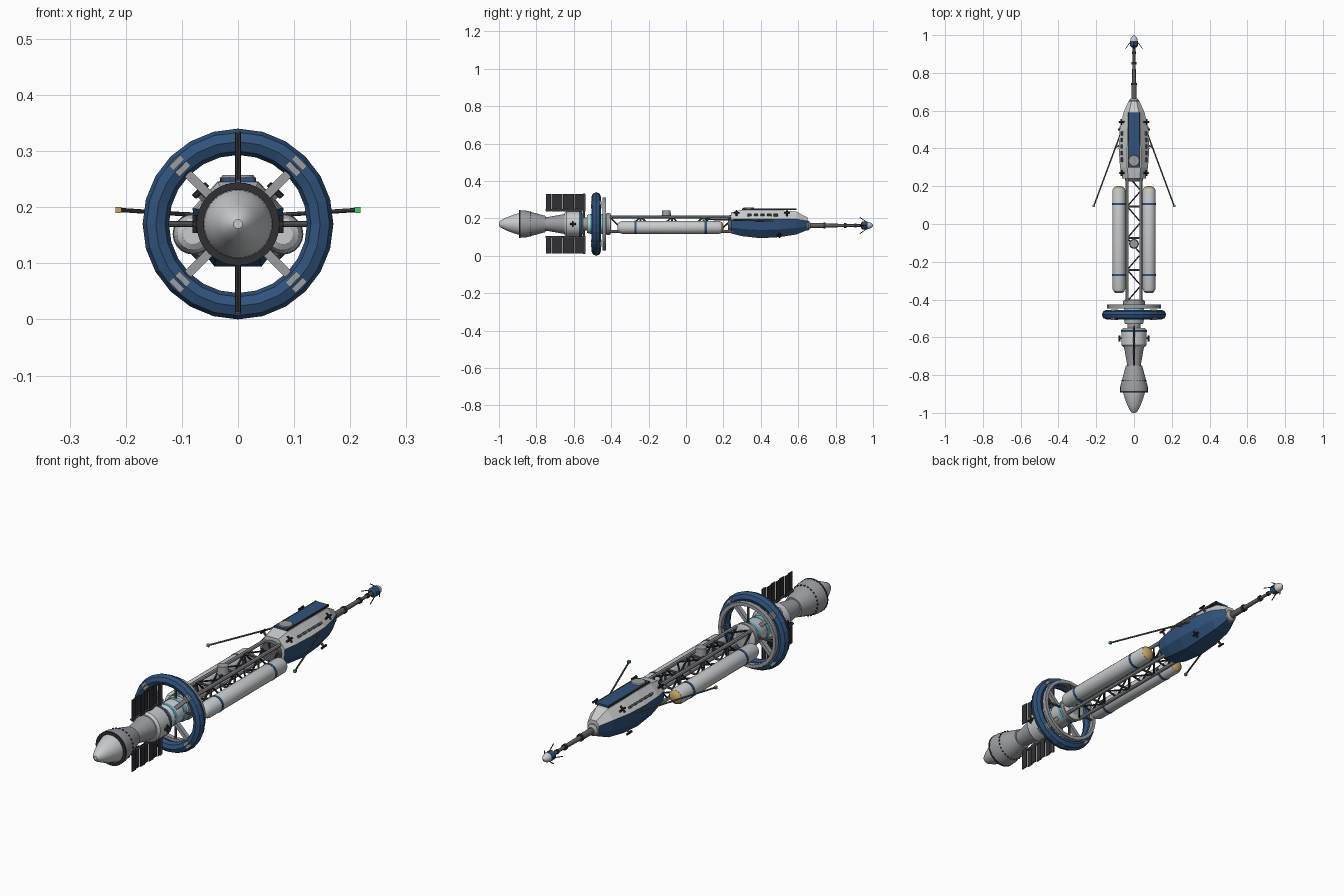
import bpy, bmesh, math
from mathutils import Vector, Matrix

if "Cube" in bpy.data.objects:
    bpy.data.objects.remove(bpy.data.objects["Cube"])


def material(name, r, g, b):
    m = bpy.data.materials.new(name)
    m.diffuse_color = (r, g, b, 1)
    m.use_nodes = True
    m.node_tree.nodes["Principled BSDF"].inputs["Base Color"].default_value = m.diffuse_color
    return m


WHITE = material("hull_light_grey", 0.58, 0.60, 0.61)
BLUE = material("navy_blue", 0.03, 0.085, 0.20)
GREY = material("mid_grey", 0.33, 0.34, 0.36)
STEEL = material("dark_steel", 0.12, 0.12, 0.13)
BLACK = material("charcoal", 0.03, 0.03, 0.035)
GOLD = material("gold", 0.55, 0.38, 0.13)
GREEN = material("green_light", 0.06, 0.60, 0.16)
CYAN = material("cyan_glass", 0.12, 0.50, 0.65)
CZ = 0.17  # height of the main axis


def finish(name, bm, mats, smooth=True):
    bmesh.ops.recalc_face_normals(bm, faces=bm.faces)
    me = bpy.data.meshes.new(name)
    bm.to_mesh(me)
    bm.free()
    for m in mats:
        me.materials.append(m)
    if smooth:
        me.shade_smooth()
        me.set_sharp_from_angle(angle=math.radians(32))
    ob = bpy.data.objects.new(name, me)
    bpy.context.collection.objects.link(ob)
    return ob


def lathe(name, prof, mat, n=24, x=0, z=CZ, closed=False, smooth=True):
    """Turn a profile of (y, radius) points round an axis along y."""
    bm = bmesh.new()
    rings = []
    for y, r in prof:
        rings.append([bm.verts.new((x + r * math.cos(2 * math.pi * i / n), y,
                                    z + r * math.sin(2 * math.pi * i / n))) for i in range(n)])
    pairs = list(zip(rings, rings[1:]))
    if closed:
        pairs.append((rings[-1], rings[0]))
    else:
        bm.faces.new(rings[0])
        bm.faces.new(rings[-1])
    for a, b in pairs:
        for i in range(n):
            j = (i + 1) % n
            bm.faces.new((a[i], a[j], b[j], b[i]))
    return finish(name, bm, [mat], smooth)


def rods(name, segs, r, mat, n=8):
    """Round bars between pairs of points, joined in one object."""
    bm = bmesh.new()
    for a, b in segs:
        a, b = Vector(a), Vector(b)
        d = b - a
        mx = Matrix.Translation((a + b) / 2) @ d.to_track_quat('Z', 'Y').to_matrix().to_4x4()
        bmesh.ops.create_cone(bm, cap_ends=True, segments=n, radius1=r, radius2=r,
                              depth=d.length, matrix=mx)
    return finish(name, bm, [mat])


def boxes(name, items, mat):
    """Boxes given as (centre, size, rotation matrix)."""
    bm = bmesh.new()
    for c, s, rot in items:
        bmesh.ops.create_cube(bm, size=1, matrix=Matrix.Translation(c) @ rot.to_4x4()
                              @ Matrix.Diagonal((*s, 1)))
    return finish(name, bm, [mat], False)


I3 = Matrix.Identity(3)

# Engine: plug, open bell, throat cone and service body
lathe("engine_plug", [(-1, .008), (-.99, .020), (-.96, .035), (-.92, .050), (-.885, .060), (-.86, .062)], WHITE, 32)
lathe("engine_bell", [(-.89, .073), (-.862, .073), (-.80, .057), (-.75, .043), (-.75, .03),
                      (-.80, .045), (-.86, .062), (-.89, .064)], GREY, 32, closed=True)
lathe("bell_rim", [(-.893, .074), (-.885, .074), (-.885, .061), (-.893, .061)], BLACK, 32, closed=True)
boxes("bell_vents", [((.0655 * math.cos(a), -.83, CZ + .0655 * math.sin(a)), (.006, .004, .007),
                      Matrix.Rotation(-a, 3, 'Y'))
                     for a in [2 * math.pi * i / 24 for i in range(24)]], BLACK)
lathe("throat_cone", [(-.76, .036), (-.74, .037), (-.64, .055)], GREY, 32)
lathe("service_body", [(-.65, .058), (-.64, .067), (-.56, .067), (-.55, .055)], WHITE, 32)
lathe("service_band", [(-.572, .0685), (-.56, .0685)], BLUE, 32)
lathe("core_tube", [(-.56, .035), (-.40, .035)], GREY)

# Folded radiator panels above and below the engine
for label, zc in (("upper", .284), ("lower", .060)):
    slats = [((.0025 * (-1) ** i, -.735 + i * .0305, zc), (.004, .029, .094), I3) for i in range(7)]
    boxes(label + "_radiator", slats, BLACK)
    zr = zc - .04 if zc > CZ else zc + .04
    rods(label + "_radiator_rail", [((0, -.75, zr), (0, -.54, zr)),
                                    ((0, -.545, CZ), (0, -.545, zc + (.05 if zc > CZ else -.05)))], .005, STEEL)

# Hub with glazed bands
lathe("hub", [(-.53, .046), (-.522, .051), (-.43, .051), (-.425, .056), (-.405, .056), (-.40, .046)], WHITE)
for k, y in enumerate((-.512, -.452)):
    lathe("hub_window_%d" % k, [(y, .0525), (y + .014, .0525)], CYAN)
lathe("hub_collar", [(-.425, .058), (-.408, .058)], GREY)

# Habitat ring with spokes and hatch plates
oct_prof = [(-.48 + .025 * math.cos(t), .1465 + .0235 * math.sin(t))
            for t in [math.pi / 4 * k for k in range(8)]]
lathe("habitat_ring", oct_prof, BLUE, 24, closed=True, smooth=False)
lathe("guide_ring", [(-.447, .127), (-.447, .142), (-.427, .142), (-.427, .127)], GREY, 24, closed=True)
spokes, plates = [], []
for k in range(4):
    a = math.pi / 4 + k * math.pi / 2
    rot = Matrix.Rotation(-a, 3, 'Y')
    d = Vector((math.cos(a), 0, math.sin(a)))
    spokes.append((d * .09 + Vector((0, -.48, CZ)), (.09, .02, .016), rot))
    for off in (-.008, .008):
        plates.append((d * (.1465 + off) + Vector((0, -.48, CZ)), (.011, .054, .028), rot))
boxes("ring_spokes", spokes, GREY)
boxes("ring_hatches", plates, GREY)
rods("guide_ring_struts", [((.04 * c, -.437, CZ + .04 * s), (.135 * c, -.437, CZ + .135 * s))
                           for c, s in ((1, 0), (-1, 0), (0, 1), (0, -1))], .005, STEEL)

# Lattice spine: four long rails, cross frames and zigzag braces
X, ZB, ZT, Y0, Y1, N = .036, .130, .208, -.41, .26, 8
rods("spine_rails", [((x, Y0, z), (x, Y1, z)) for x in (-X, X) for z in (ZB, ZT)], .008, GREY)
ys = [Y0 + (Y1 - Y0) * i / N for i in range(N + 1)]
frames, braces = [], []
for i, y in enumerate(ys):
    if i % 2 == 0:
        frames += [((-X, y, z), (X, y, z)) for z in (ZB, ZT)]
        frames += [((x, y, ZB), (x, y, ZT)) for x in (-X, X)]
    if i < N:
        s = 1 if i % 2 else -1
        za, zb = (ZB, ZT) if i % 2 else (ZT, ZB)
        braces += [((s * X, y, z), (-s * X, ys[i + 1], z)) for z in (ZB, ZT)]
        braces += [((x, y, za), (x, ys[i + 1], zb)) for x in (-X, X)]
rods("spine_frames", frames, .005, STEEL)
rods("spine_braces", braces, .004, BLACK, 6)
bm = bmesh.new()
bmesh.ops.create_cone(bm, cap_ends=True, segments=16, radius1=.026, radius2=.022, depth=.034,
                      matrix=Matrix.Translation((0, -.105, .224)))
finish("spine_hatch", bm, [GREY])

# Side tanks with blue straps and gold forward ends
for side, x in (("left", -.08), ("right", .08)):
    lathe(side + "_tank", [(-.365, .018), (-.358, .028), (-.34, .035), (.175, .035), (.188, .031)], WHITE, 20, x, .152)
    lathe(side + "_tank_end", [(.187, .031), (.195, .024), (.2, .012)], GOLD, 20, x, .152)
    for k, y in enumerate((-.275, .10)):
        lathe("%s_tank_strap_%d" % (side, k), [(y, .0365), (y + .011, .0365)], BLUE, 20, x, .152)
    rods(side + "_tank_mounts", [((x, y, .152), (x * .45, y, .152)) for y in (-.27, -.08, .105)], .007, STEEL)

# Forward hull: stations of (y, top half width, beam, bottom half width, top z, chine z, bottom z)
stations = [(.24, .030, .062, .032, .232, .195, .120), (.30, .036, .074, .040, .245, .197, .105),
            (.40, .036, .081, .042, .246, .198, .094), (.50, .034, .076, .040, .243, .198, .100),
            (.59, .026, .056, .032, .236, .196, .114), (.65, .014, .029, .018, .204, .186, .138)]
bm = bmesh.new()
prev = None
for y, t, w, b, zt, zc, zb in stations:
    half = [(t, zt), (w, zc), (w * .93, zb + (zc - zb) * .42), (b, zb)]
    loop = [bm.verts.new((x, y, z)) for x, z in half + [(-x, z) for x, z in reversed(half)]]
    if prev:
        for i in range(8):
            j = (i + 1) % 8
            f = bm.faces.new((prev[i], prev[j], loop[j], loop[i]))
            f.material_index = 1 if 1 <= i <= 5 else 0  # below the chine
    else:
        bm.faces.new(loop)
    prev = loop
bm.faces.new(prev)
finish("forward_hull", bm, [WHITE, BLUE], False)
lathe("hull_aft_collar", [(.225, .045), (.245, .05)], STEEL, 16)

# Roof panel, dish and cabin windows
boxes("roof_panel", [((0, .445, .2485), (.056, .29, .008), I3)], BLUE)
boxes("roof_panel_frame", [((x, .445, .2485), (.005, .292, .009), I3) for x in (-.03, .03)], BLACK)
bm = bmesh.new()
bmesh.ops.create_cone(bm, cap_ends=True, segments=16, radius1=.035, radius2=.028, depth=.016,
                      matrix=Matrix.Translation((0, .335, .249)))
finish("roof_dish", bm, [GREY])
windows = []
for s in (-1, 1):
    for y in (.34, .375, .41, .445, .48):
        windows.append(((s * .064, y, .2165), (.009, .022, .016), Matrix.Rotation(s * math.radians(40), 3, 'Y')))
boxes("cabin_windows", windows, STEEL)

# Thruster clusters: four small nozzles crossed on a post
jets, posts = [], []
for s in (-1, 1):
    for p, n in (((.066, -.605, CZ), (1, 0, 0)), ((.060, .54, .222), (1, 0, 1)),
                 ((.064, .50, .118), (1, 0, -1)), ((.058, .27, .222), (1, 0, 1))):
        p, n = Vector((s * p[0], p[1], p[2])), Vector((s * n[0], 0, n[2])).normalized()
        u, v = Vector((0, 1, 0)), n.cross(Vector((0, 1, 0)))
        c = p + n * .011
        posts.append((p - n * .012, c))
        jets += [(c - d * .016, c + d * .016) for d in (u, v)]
rods("thruster_posts", posts, .005, STEEL)
rods("thruster_nozzles", jets, .0045, BLACK)

# Swept side aerials with coloured lamps
for side, s, lamp in (("left", -1, GOLD), ("right", 1, GREEN)):
    rods(side + "_aerial", [((s * .074, .47, .186), (s * .211, .10, .195)),
                            ((s * .070, .42, .186), (s * .098, .405, .188))], .0038, STEEL)
    boxes(side + "_lamp", [((s * .213, .095, .195), (.011, .011, .011), I3)], lamp)

# Nose boom with collars and sensor head
ZN = .162
lathe("boom", [(.64, .015), (.74, .013), (.742, .010), (.85, .009), (.852, .007), (.95, .007)], STEEL, 12, z=ZN)
lathe("boom_root", [(.64, .028), (.655, .026), (.665, .016)], GREY, 16, z=ZN)
for k, (y, r) in enumerate(((.735, .016), (.845, .013), (.90, .010))):
    lathe("boom_collar_%d" % k, [(y, r), (y + .012, r)], BLACK, 12, z=ZN)
lathe("sensor_body", [(.935, .012), (.942, .021), (.968, .021), (.972, .018)], BLUE, 16, z=ZN)
lathe("sensor_tip", [(.968, .020), (.98, .0185), (.99, .013), (.997, .006), (1, .002)], WHITE, 16, z=ZN)
rods("sensor_whiskers", [((.018 * c, .965, ZN + .018 * s), (.045 * c, .928, ZN + .045 * s))
                         for c, s in ((1, 0), (-1, 0), (0, 1), (0, -1))], .002, BLACK, 6)
